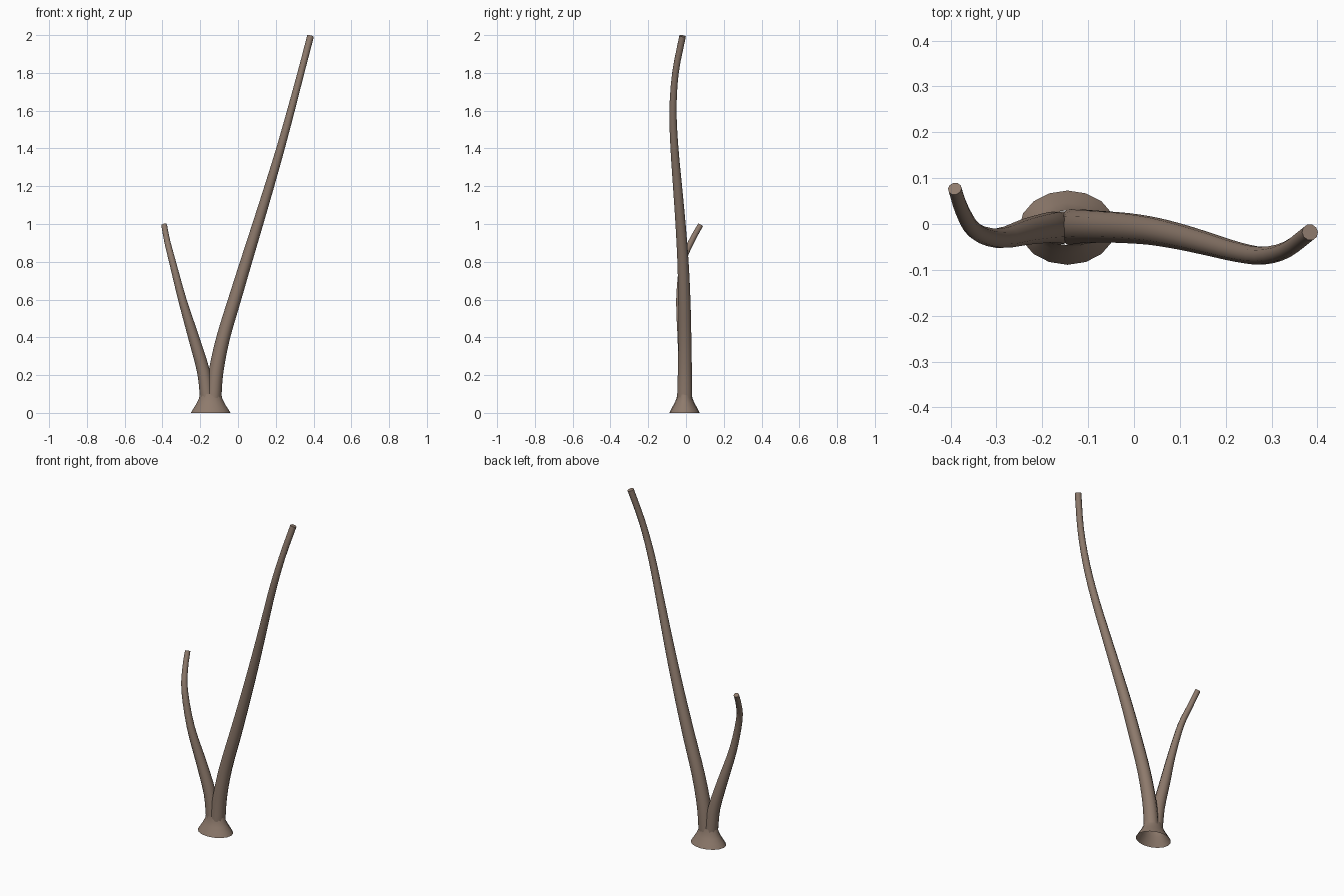
import bpy, bmesh, math
from mathutils import Vector

if "Cube" in bpy.data.objects:
    bpy.data.objects.remove(bpy.data.objects["Cube"])

bark = bpy.data.materials.new("brown bark")
bark.diffuse_color = (0.27, 0.195, 0.15, 1)
bark.use_nodes = True
bark.node_tree.nodes["Principled BSDF"].inputs["Base Color"].default_value = bark.diffuse_color


def catmull(a, b, c, d, t):
    return 0.5 * (2 * b + (c - a) * t + (2 * a - 5 * b + 4 * c - d) * t * t
                  + (3 * b - a - 3 * c + d) * t ** 3)


def smooth_path(pts, n=3):
    """Interpolate (x, y, z, radius) points with a smooth curve."""
    p = [Vector(q) for q in pts]
    p = [2 * p[0] - p[1]] + p + [2 * p[-1] - p[-2]]
    out = [catmull(*p[i:i + 4], k / n) for i in range(len(p) - 3) for k in range(n)]
    return out + [p[-2]]


def make_object(name, rings, cap):
    """Skin a list of vertex rings, optionally closing the last one."""
    bm = bmesh.new()
    loops = [[bm.verts.new(v) for v in r] for r in rings]
    n = len(loops[0])
    for a, b in zip(loops, loops[1:]):
        for i in range(n):
            j = (i + 1) % n
            bm.faces.new((a[i], a[j], b[j], b[i]))
    if cap:
        bm.faces.new(loops[-1])
    me = bpy.data.meshes.new(name)
    bm.to_mesh(me)
    bm.free()
    me.materials.append(bark)
    ob = bpy.data.objects.new(name, me)
    bpy.context.collection.objects.link(ob)
    bpy.context.view_layer.objects.active = ob
    ob.select_set(True)
    bpy.ops.object.shade_smooth_by_angle(angle=math.radians(50))
    ob.select_set(False)


def branch(name, pts, sides=10):
    path = smooth_path(pts)
    rings = []
    for i, q in enumerate(path):
        t = (path[min(i + 1, len(path) - 1)] - path[max(i - 1, 0)]).to_3d().normalized()
        u = Vector((0, 1, 0)).cross(t).normalized()
        v = t.cross(u)
        rings.append([q.to_3d() + q[3] * (u * math.cos(a) + v * math.sin(a))
                      for a in (2 * math.pi * k / sides for k in range(sides))])
    make_object(name, rings, True)


# Flared root collar, open underneath
collar = [(0, 0.105, 0.081), (0.025, 0.090, 0.068), (0.05, 0.074, 0.054),
          (0.075, 0.062, 0.043), (0.1, 0.057, 0.038)]
make_object("root_collar",
            [[(-0.145 + rx * math.cos(a), -0.008 + ry * math.sin(a), z)
              for a in (2 * math.pi * k / 16 for k in range(16))]
             for z, rx, ry in collar], False)

# Tall stem leaning right
branch("tall_stem", [
    (-0.130, -0.007, 0.08, 0.042), (-0.116, -0.006, 0.22, 0.039),
    (-0.078, -0.006, 0.40, 0.036), (-0.018, -0.009, 0.60, 0.034),
    (0.043, -0.016, 0.80, 0.031), (0.105, -0.029, 1.00, 0.028),
    (0.166, -0.045, 1.20, 0.025), (0.225, -0.061, 1.40, 0.022),
    (0.280, -0.069, 1.60, 0.020), (0.333, -0.056, 1.80, 0.018),
    (0.384, -0.018, 1.995, 0.018)])

# Short stem curving left and back
branch("short_stem", [
    (-0.164, -0.008, 0.08, 0.037), (-0.183, -0.008, 0.22, 0.034),
    (-0.235, -0.017, 0.40, 0.029), (-0.295, -0.031, 0.60, 0.022),
    (-0.347, -0.015, 0.80, 0.018), (-0.375, 0.030, 0.91, 0.016),
    (-0.391, 0.077, 0.995, 0.015)])
